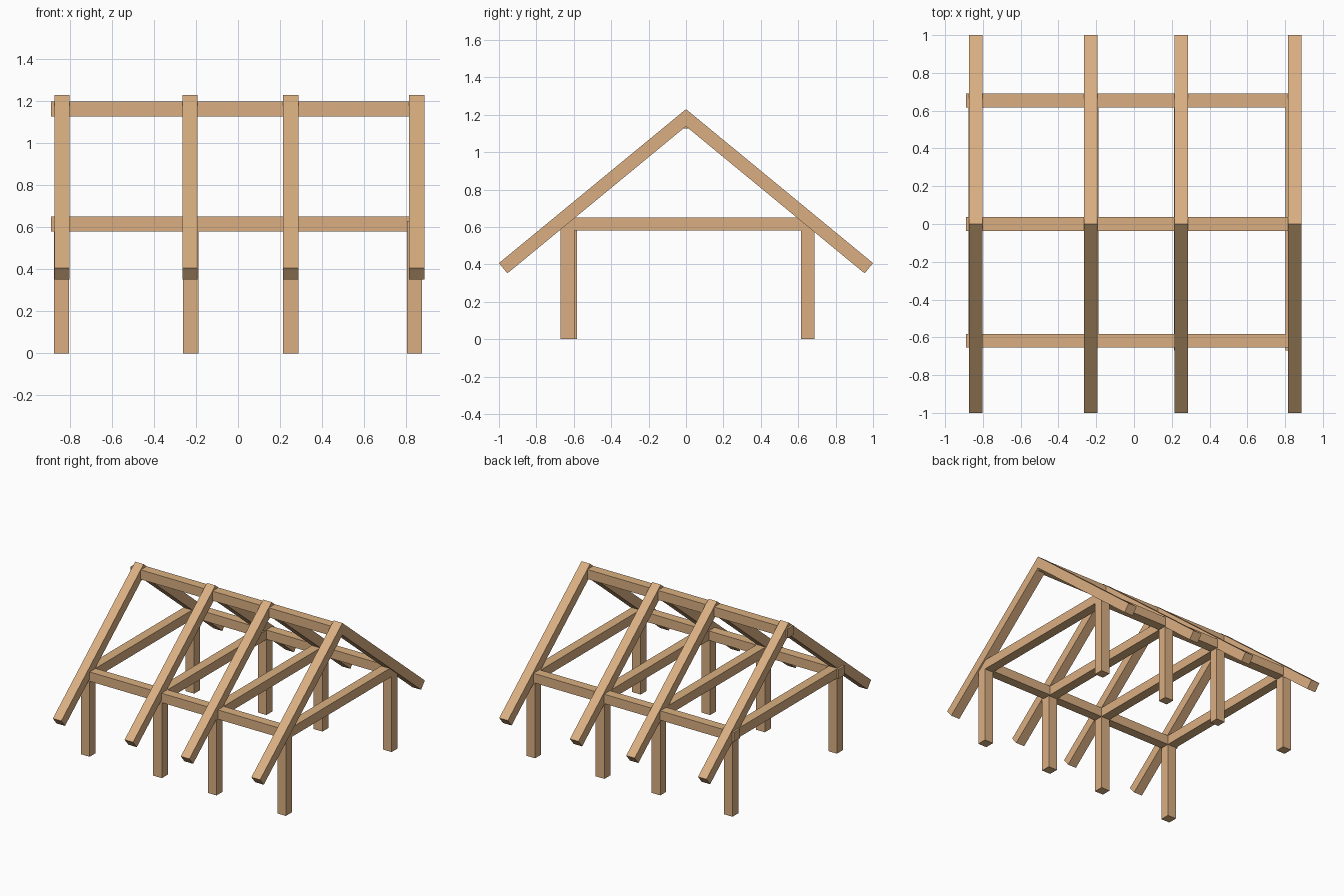
import bpy, bmesh

if "Cube" in bpy.data.objects:
    bpy.data.objects.remove(bpy.data.objects["Cube"])

wood = bpy.data.materials.new("wood")
wood.diffuse_color = (0.70, 0.43, 0.22, 1)
wood.use_nodes = True
wood.node_tree.nodes["Principled BSDF"].inputs["Base Color"].default_value = wood.diffuse_color


def finish(name, bm):
    bmesh.ops.recalc_face_normals(bm, faces=bm.faces)
    mesh = bpy.data.meshes.new(name)
    bm.to_mesh(mesh)
    bm.free()
    mesh.materials.append(wood)
    obj = bpy.data.objects.new(name, mesh)
    bpy.context.collection.objects.link(obj)
    return obj


def beam(name, x, y, z):
    """Box from (min, max) ranges."""
    bm = bmesh.new()
    bmesh.ops.create_cube(bm, size=1)
    for v in bm.verts:
        v.co = [r[0] if c < 0 else r[1] for r, c in zip((x, y, z), v.co)]
    return finish(name, bm)


def rafter(name, x, side):
    """Side profile extruded along x; mitred at the ridge, square at the tail."""
    profile = [(0, 1.23), (1.0, 0.407), (0.955, 0.352), (0, 1.138)]
    bm = bmesh.new()
    face = bm.faces.new([bm.verts.new((x[0], side * y, z)) for y, z in profile])
    new = bmesh.ops.extrude_face_region(bm, geom=[face])["geom"]
    bmesh.ops.translate(bm, vec=(x[1] - x[0], 0, 0),
                        verts=[g for g in new if isinstance(g, bmesh.types.BMVert)])
    return finish(name, bm)


# Long beams: front eave, back eave and ridge
run = (-0.89, 0.87)
beam("front_eave_beam", run, (-0.655, -0.583), (0.58, 0.652))
beam("back_eave_beam", run, (0.618, 0.69), (0.58, 0.652))
beam("ridge_beam", run, (-0.036, 0.036), (1.127, 1.2))

# Frames: rafter x range, post x range, front post y range, front post top
frames = [
    ((-0.874, -0.802), (-0.876, -0.803), (-0.655, -0.583), 0.60),
    ((-0.264, -0.192), (-0.262, -0.189), (-0.655, -0.583), 0.60),
    ((0.214, 0.287), (0.213, 0.287), (-0.67, -0.597), 0.63),
    ((0.814, 0.888), (0.803, 0.876), (-0.67, -0.597), 0.63),
]
for i, (rx, px, fy, top) in enumerate(frames, 1):
    beam(f"front_post_{i}", px, fy, (0, top))
    beam(f"back_post_{i}", px, (0.615, 0.686), (0, 0.60))
    beam(f"tie_beam_{i}", px, (-0.65, 0.65), (0.58, 0.652))
    rafter(f"front_rafter_{i}", rx, -1)
    rafter(f"back_rafter_{i}", rx, 1)
